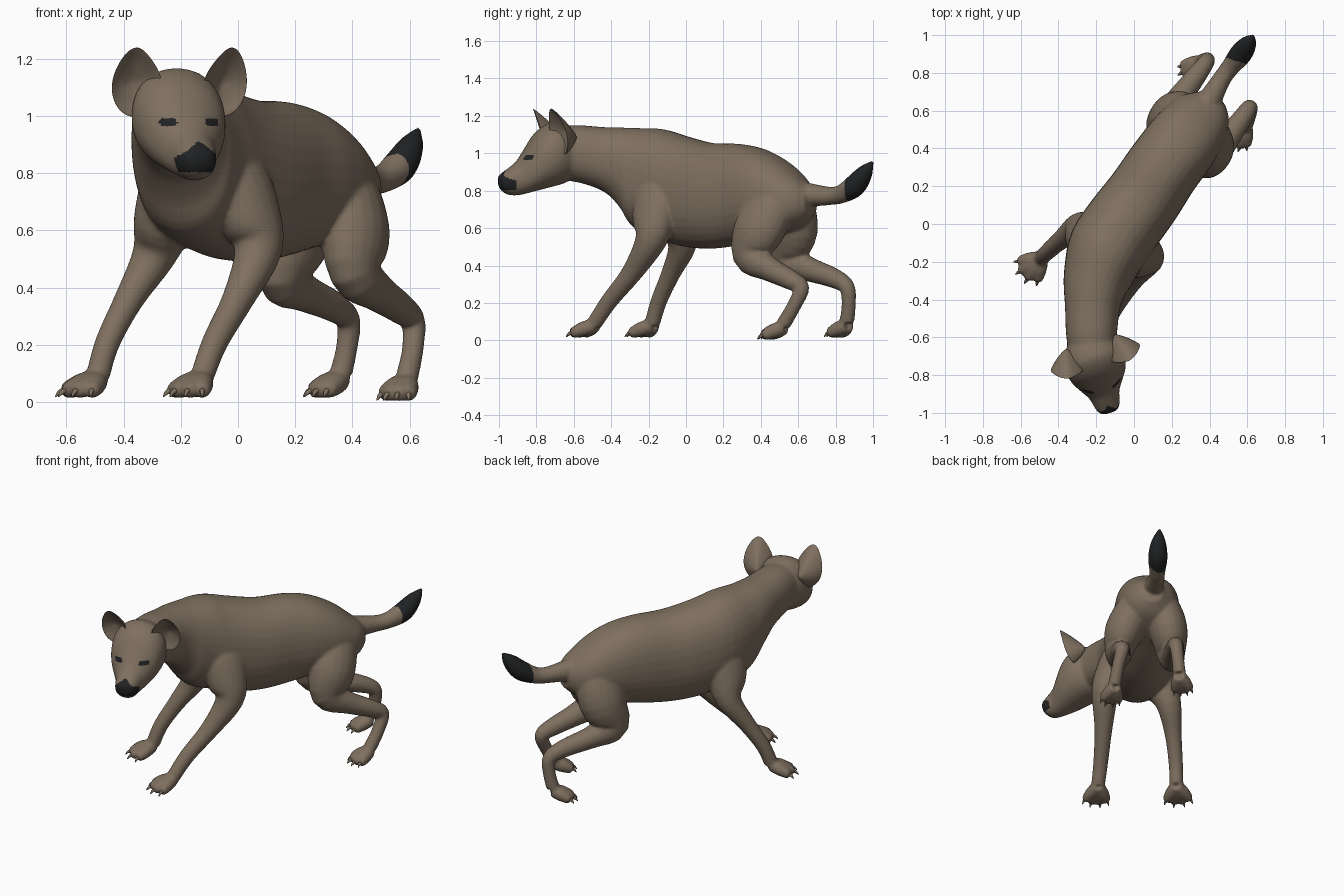
import bpy, bmesh, math
from mathutils import Vector

if "Cube" in bpy.data.objects:
    bpy.data.objects.remove(bpy.data.objects["Cube"])

LATERAL = Vector((0.81, -0.58, 0))          # sideways direction of the body
HEAD = Vector((-0.21, -0.72, 0))            # point between the ears
FWD = Vector((0.28, -0.96, 0)).normalized()  # where the head looks
SIDE = Vector((-FWD.y, FWD.x, 0))


def material(name, rgb):
    m = bpy.data.materials.new(name)
    m.diffuse_color = (*rgb, 1)
    m.use_nodes = True
    m.node_tree.nodes["Principled BSDF"].inputs["Base Color"].default_value = m.diffuse_color
    return m


fur = material("brown_fur", (0.21, 0.16, 0.115))
dark = material("black_fur", (0.015, 0.016, 0.017))


def make_object(name, bm):
    bmesh.ops.recalc_face_normals(bm, faces=bm.faces)
    me = bpy.data.meshes.new(name)
    bm.to_mesh(me)
    bm.free()
    ob = bpy.data.objects.new(name, me)
    bpy.context.collection.objects.link(ob)
    me.materials.append(fur)
    me.materials.append(dark)
    me.polygons.foreach_set("use_smooth", [True] * len(me.polygons))
    return ob


def bake(ob):
    """Apply the modifiers and return the new mesh."""
    dg = bpy.context.evaluated_depsgraph_get()
    me = bpy.data.meshes.new_from_object(ob.evaluated_get(dg))
    ob.modifiers.clear()
    ob.data = me
    me.materials.clear()
    me.materials.append(fur)
    me.materials.append(dark)
    return me


def smooth_path(pts, steps=4):
    """Catmull-Rom through points of any dimension."""
    p = [pts[0]] + list(pts) + [pts[-1]]
    out = []
    for i in range(1, len(p) - 2):
        for k in range(steps):
            t = k / steps
            out.append([0.5 * (2 * b + (c - a) * t + (2 * a - 5 * b + 4 * c - d) * t * t
                               + (3 * b - a - 3 * c + d) * t ** 3)
                        for a, b, c, d in zip(p[i - 1], p[i], p[i + 1], p[i + 2])])
    return out + [list(pts[-1])]


def loft(bm, pts, upright=False, n=24, power=1.0):
    """Closed tube through (x, y, z, half width, half height)."""
    path = smooth_path(pts)
    rings = []
    for i, q in enumerate(path):
        a, b = path[max(i - 1, 0)], path[min(i + 1, len(path) - 1)]
        t = Vector(b[:3]) - Vector(a[:3])
        if upright:
            t.z = 0
        t.normalize()
        s = (LATERAL - t * t.dot(LATERAL)).normalized()
        u = t.cross(s)
        ring = []
        for k in range(n):
            c, v = math.cos(2 * math.pi * k / n), math.sin(2 * math.pi * k / n)
            c = math.copysign(abs(c) ** power, c)
            v = math.copysign(abs(v) ** power, v)
            ring.append(bm.verts.new(Vector(q[:3]) + s * c * q[3] + u * v * q[4]))
        rings.append(ring)
    for r0, r1 in zip(rings, rings[1:]):
        for k in range(n):
            bm.faces.new((r0[k], r0[(k + 1) % n], r1[(k + 1) % n], r1[k]))
    bm.faces.new(rings[0])
    bm.faces.new(rings[-1])


def tube(bm, pts, n=20):
    # thick parts (thighs, shoulders) are flattened sideways
    loft(bm, [(x, y, z, r * (.88 if r > .09 else 1), r * (1.06 if r > .09 else 1))
              for x, y, z, r in pts], n=n)


body = bmesh.new()
claws = bmesh.new()

# torso and neck: x, y, top, bottom, half width
torso = [(-.22, -.72, 1.14, .86, .12), (-.225, -.58, 1.15, .845, .135),
         (-.22, -.44, 1.14, .795, .146), (-.21, -.35, 1.138, .71, .165),
         (-.19, -.27, 1.135, .60, .185), (-.14, -.13, 1.13, .54, .21),
         (-.055, .0, 1.09, .50, .21), (.05, .14, 1.055, .49, .205), (.15, .29, 1.05, .51, .20),
         (.24, .41, 1.02, .54, .198), (.32, .52, .955, .57, .182),
         (.385, .61, .87, .61, .14), (.42, .67, .81, .67, .07)]
loft(body, [(x, y, (t + b) / 2, w, (t - b) / 2) for x, y, t, b, w in torso], True, 32, 0.9)

# head and muzzle: forward distance, half width, top, bottom
skull = [(-.12, .11, 1.13, .87), (-.07, .145, 1.155, .84), (0, .165, 1.165, .82),
         (.08, .15, 1.115, .80), (.14, .115, 1.03, .785), (.19, .083, .96, .775),
         (.24, .07, .92, .778), (.275, .056, .895, .80), (.292, .03, .88, .83)]
loft(body, [(*(HEAD + FWD * d).xy, (t + b) / 2, w, (t - b) / 2) for d, w, t, b in skull],
     True, 28, 0.92)

# tail
tube(body, [(.38, .62, .78, .07), (.46, .76, .772, .05), (.51, .83, .782, .05),
            (.565, .90, .825, .06), (.605, .955, .895, .045), (.632, .998, .957, .008)])

# legs: centre line and radius, then heading, spread and reach of the toes
legs = {
    "front_a": ([(-.16, -.08, .95, .05), (-.21, -.08, .80, .12), (-.255, -.05, .64, .117),
                 (-.295, -.02, .51, .077), (-.38, -.08, .36, .052), (-.455, -.145, .21, .044),
                 (-.49, -.18, .09, .042)], 224, 36, 1),
    "front_b": ([(-.09, -.12, .95, .05), (-.02, -.15, .80, .12), (.04, -.17, .65, .117),
                 (.07, -.19, .53, .084), (0, -.29, .36, .056), (-.08, -.41, .21, .046),
                 (-.125, -.49, .09, .042)], 237, 33, 1),
    "hind_a": ([(.29, .50, .88, .05), (.25, .55, .75, .12), (.205, .57, .59, .135),
                (.155, .54, .44, .095), (.225, .645, .385, .068), (.33, .785, .335, .054),
                (.385, .86, .285, .043), (.38, .87, .19, .038), (.36, .86, .10, .04)], 218, 26, .9),
    "hind_b": ([(.31, .48, .88, .05), (.37, .47, .75, .12), (.405, .39, .59, .135),
                (.41, .345, .455, .096), (.485, .44, .385, .068), (.57, .555, .325, .054),
                (.612, .617, .28, .043), (.61, .575, .18, .038), (.59, .52, .085, .04)], 245, 28, .88),
}
for name, (pts, heading, spread, size) in legs.items():
    tube(body, pts)
    ankle = Vector(pts[-1][:3])
    drop = .012 if name == "hind_b" else 0
    # paws: four fanned toes with a claw each
    for k in (-1, -1 / 3, 1 / 3, 1):
        ang = math.radians(heading + k * spread)
        d = Vector((math.cos(ang), math.sin(ang), 0)) * size * (1 - .12 * abs(k))
        toe = [(0, .078, .038), (.06, .063, .04), (.1, .05, .035), (.135, .038, .026), (.145, .035, .01)]
        tube(body, [(*(ankle + d * s).xy, z - drop, r) for s, z, r in toe], 14)
        tube(claws, [(*(ankle + d * s).xy, z - drop, r) for s, z, r in
                     [(.125, .042, .011), (.15, .036, .009), (.17, .018, .002)]], 8)

# fuse the parts into one smooth skin
skin = make_object("body", body)
rm = skin.modifiers.new("fuse", 'REMESH')
rm.mode = 'VOXEL'
rm.voxel_size = 0.0085
sm = skin.modifiers.new("soften", 'SMOOTH')
sm.factor = 0.5
sm.iterations = 9

# dark tail tip, nose and eyes
for f in bake(skin).polygons:
    c = f.center
    rel = c - HEAD
    d, u = rel.dot(FWD), abs(rel.dot(SIDE))
    tail_tip = c.y + .3 * (c.x - .57) > .855 and c.z > .6
    nose = d > .215 and .803 < c.z < .912 - .75 * u
    eye = .05 < d < .2 and ((u - .08) / .03) ** 2 + ((c.z - .978) / .015) ** 2 < 1
    f.material_index = 1 if tail_tip or nose or eye else 0
    f.use_smooth = True

make_object("claws", claws)

# ears: cupped shells, outward / height / backward
EAR = HEAD + SIDE * .008
RIM = [(.172, 1.275, -.085), (.225, 1.235, -.055), (.265, 1.14, -.01), (.258, 1.05, .01),
       (.21, .985, .015), (.13, .97, .02), (.06, 1.05, -.04), (.065, 1.145, -.06), (.115, 1.215, -.075)]
FRONT_CUP = Vector((.162, 1.12, .03))
BACK_CUP = Vector((.13, 1.09, .10))
for name, sign in (("ear_right", -1), ("ear_left", 1)):
    bm = bmesh.new()

    def vert(p):
        q = EAR + SIDE * sign * p[0] - FWD * p[2]
        return bm.verts.new((q.x, q.y, p[1]))

    rim = [vert(p) for p in RIM]
    n = len(rim)
    for back, cup in ((0, FRONT_CUP), (1, BACK_CUP)):
        deep = Vector((0, 0, .015))
        mid = [vert(cup.lerp(Vector(p), .6) + deep) for p in RIM]
        mid2 = [vert(cup.lerp(Vector(p), .28) + deep * .7) for p in RIM]
        tip = vert(cup + deep * .5)
        for i in range(n):
            j = (i + 1) % n
            for loop in ((rim[i], rim[j], mid[j], mid[i]),
                         (mid[i], mid[j], mid2[j], mid2[i]), (mid2[i], mid2[j], tip)):
                bm.faces.new(loop).material_index = 1 - back
    ear = make_object(name, bm)
    ear.modifiers.new("round", 'SUBSURF').levels = 3
    # only an oval inside the cup stays dark
    for f in bake(ear).polygons:
        u = (f.center - EAR).dot(SIDE) * sign
        oval = ((u - .15) / .042) ** 2 + ((f.center.z - 1.148) / .065) ** 2 < 1
        f.material_index = 1 if f.material_index and oval else 0
